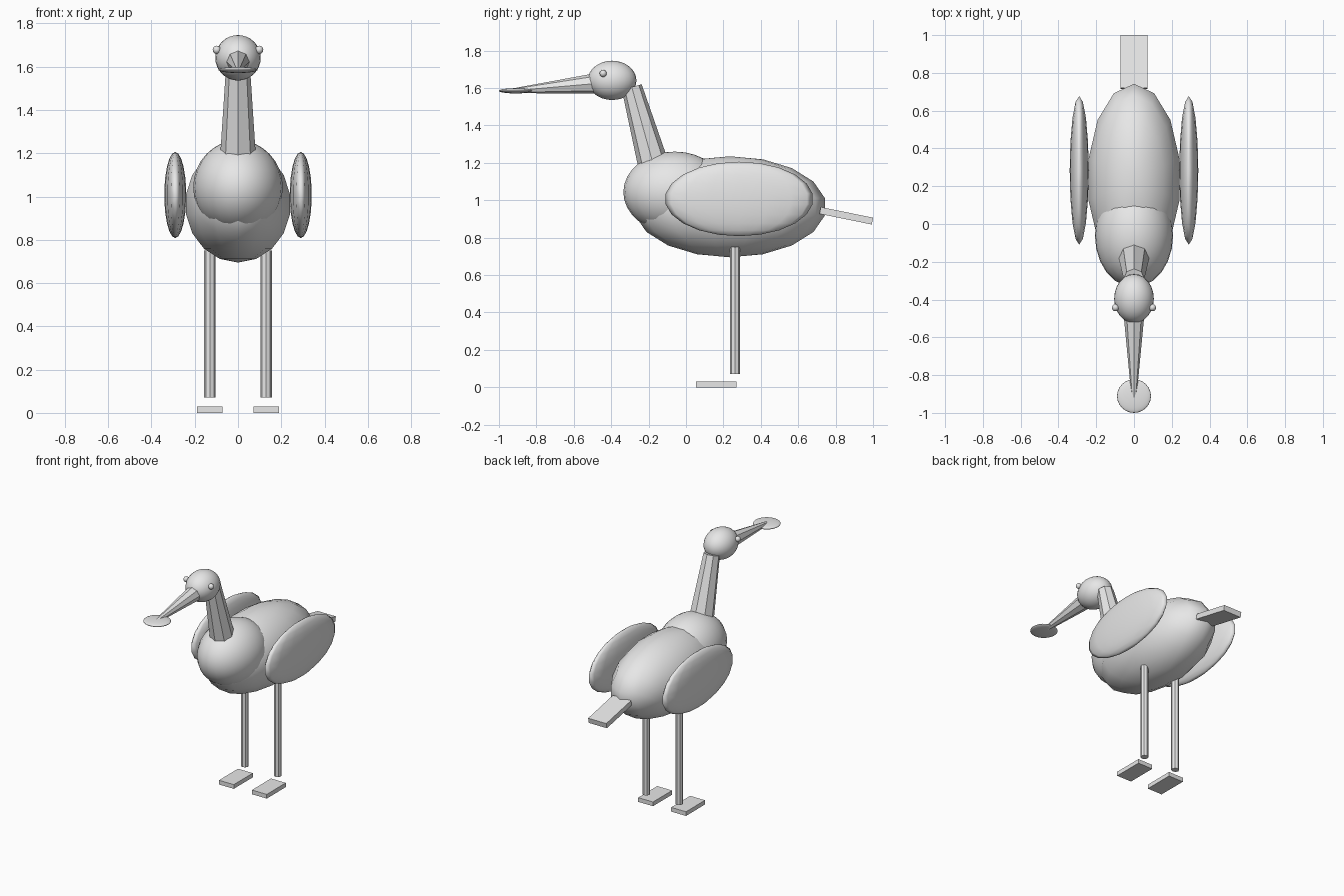
import bpy
import math
from mathutils import Vector

cube = bpy.data.objects.get("Cube")
if cube:
    bpy.data.objects.remove(cube, do_unlink=True)

grey = bpy.data.materials.new("light_grey")
grey.use_nodes = True
grey.diffuse_color = (0.8, 0.8, 0.8, 1)
grey.node_tree.nodes["Principled BSDF"].inputs["Base Color"].default_value = (0.8, 0.8, 0.8, 1)


def finish(name, smooth=False):
    """Name the active object, colour it and set its shading."""
    ob = bpy.context.object
    ob.name = name
    ob.data.materials.append(grey)
    bpy.ops.object.transform_apply(location=False, rotation=False, scale=True)
    if smooth:
        bpy.ops.object.shade_smooth()
    return ob


def ellipsoid(name, centre, radii, segments=24, rings=16):
    bpy.ops.mesh.primitive_uv_sphere_add(segments=segments, ring_count=rings, radius=1, location=centre)
    bpy.context.object.scale = radii
    return finish(name, smooth=True)


def taper(name, start, end, r_start, r_end, sides=8):
    """Flat-sided cone or cylinder between two points."""
    a, b = Vector(start), Vector(end)
    bpy.ops.mesh.primitive_cone_add(vertices=sides, radius1=r_start, radius2=r_end,
                                    depth=(b - a).length, location=(a + b) / 2)
    bpy.context.object.rotation_euler = (b - a).to_track_quat('Z', 'Y').to_euler()
    return finish(name)


def box(name, centre, size, tilt=0):
    bpy.ops.mesh.primitive_cube_add(size=1, location=centre)
    bpy.context.object.scale = size
    bpy.context.object.rotation_euler.x = math.radians(tilt)
    return finish(name)


# Torso
ellipsoid("body", (0, 0.235, 0.965), (0.25, 0.515, 0.27), 14, 9)
ellipsoid("breast", (0, -0.06, 1.043), (0.207, 0.275, 0.217))
box("tail", (0, 0.857, 0.917), (0.143, 0.285, 0.037), -11.5)

# Neck, head and bill
taper("neck", (0, -0.18, 1.21), (0, -0.29, 1.605), 0.081, 0.055)
ellipsoid("head", (0, -0.395, 1.641), (0.105, 0.13, 0.105))
taper("bill", (0, -0.46, 1.626), (0, -0.92, 1.586), 0.057, 0.013)
ellipsoid("bill_tip", (0, -0.911, 1.585), (0.09, 0.089, 0.014))

# Paired parts
for side, s in (("left", 1), ("right", -1)):
    ellipsoid(side + "_eye", (s * 0.098, -0.443, 1.678), (0.019, 0.019, 0.019), 12, 8)
    ellipsoid(side + "_wing", (s * 0.29, 0.284, 1.007), (0.051, 0.397, 0.199), 16, 11)
    taper(side + "_leg", (s * 0.13, 0.262, 0.07), (s * 0.13, 0.262, 0.75), 0.026, 0.026)
    box(side + "_foot", (s * 0.13, 0.162, 0.015), (0.117, 0.215, 0.03))
